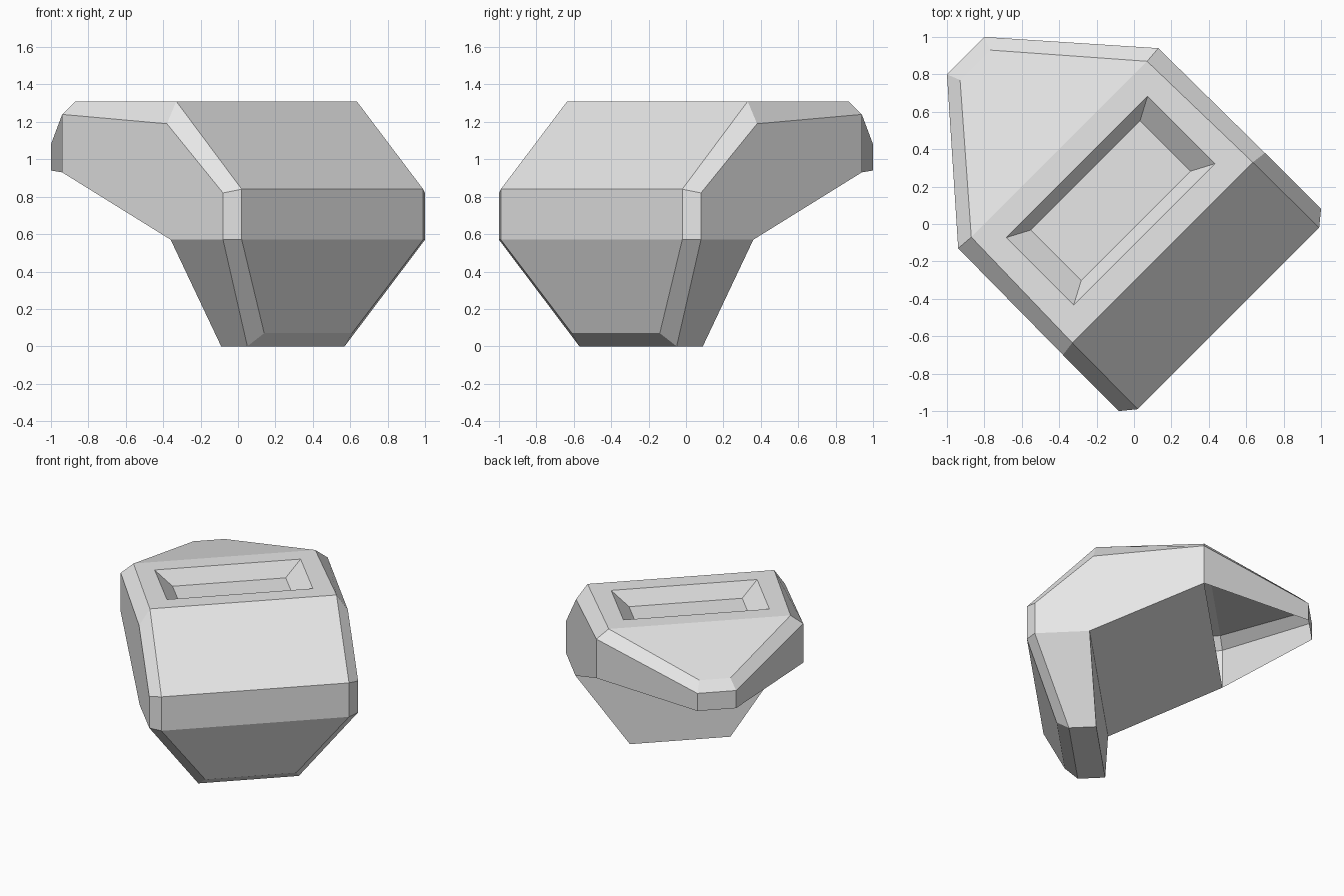
import bpy
import bmesh

cube = bpy.data.objects.get("Cube")
if cube:
    bpy.data.objects.remove(cube, do_unlink=True)

grey = bpy.data.materials.new("plain_grey")
grey.use_nodes = True
grey.diffuse_color = (0.8, 0.8, 0.8, 1)
grey.node_tree.nodes["Principled BSDF"].inputs["Base Color"].default_value = (0.8, 0.8, 0.8, 1)

# Half of the corners: (x + y, x - y, z); the shape mirrors across x + y = 0
POINTS = {
    "rim_front": (.755, .11, 1.31), "rim_back": (.755, -.61, 1.31),
    "floor_front": (.585, .02, 1.2), "floor_back": (.585, -.52, 1.2),
    "top_front": (.965, .305, 1.31), "top_back": (.94, -.8, 1.31),
    "tail_top": (.16, -1.7, 1.15), "tail_edge": (.2, -1.8, 1.08),
    "tail_low": (.2, -1.8, .94),
    "side_front": (1.08, .32, 1.19), "side_back": (1.07, -.81, 1.24),
    "side_low": (1.07, -.81, .93), "side_knee": (1.08, .36, .57),
    "brow": (.97, 1.01, .84), "chin": (.97, 1.01, .57),
    "brow_side": (1.08, .92, .82), "chin_side": (1.08, .92, .57),
    "toe": (.47, .75, .07), "sole_front": (.52, .62, 0), "sole_back": (.52, .34, 0),
}


def build(name, chains, sides, inward=False):
    """Chains span the full width between mirrored points; sides are mirrored faces."""
    bm = bmesh.new()
    verts = {}

    def vert(key, sign):
        if (key, sign) not in verts:
            a, b, z = POINTS[key]
            a *= sign
            verts[key, sign] = bm.verts.new(((a + b) / 2, (a - b) / 2, z))
        return verts[key, sign]

    for chain in chains:
        keys = chain.split()
        for p, q in zip(keys, keys[1:]):
            bm.faces.new((vert(p, 1), vert(q, 1), vert(q, -1), vert(p, -1)))
    for side in sides:
        for sign in (1, -1):
            bm.faces.new([vert(k, sign) for k in side.split()])
    bmesh.ops.recalc_face_normals(bm, faces=bm.faces[:])
    if inward:
        bmesh.ops.reverse_faces(bm, faces=bm.faces[:])
    mesh = bpy.data.meshes.new(name)
    bm.to_mesh(mesh)
    bm.free()
    mesh.materials.append(grey)
    obj = bpy.data.objects.new(name, mesh)
    bpy.context.collection.objects.link(obj)
    return obj


# Bevelled armour shell, open beneath the rear overhang
build("armour_shell",
      ["rim_back top_back tail_top tail_edge tail_low",
       "rim_front top_front brow chin toe sole_front sole_back side_knee side_low"],
      ["top_front top_back rim_back rim_front",
       "top_front side_front side_back top_back",
       "top_back side_back tail_edge tail_top",
       "top_front brow brow_side side_front",
       "brow chin chin_side brow_side",
       "side_front brow_side chin_side side_knee side_low side_back",
       "side_back side_low tail_low tail_edge",
       "side_knee chin_side sole_front sole_back",
       "chin toe sole_front chin_side"])

# Sloped tray sunk into the top
build("top_recess",
      ["rim_back floor_back floor_front rim_front"],
      ["rim_front rim_back floor_back floor_front"], inward=True)
